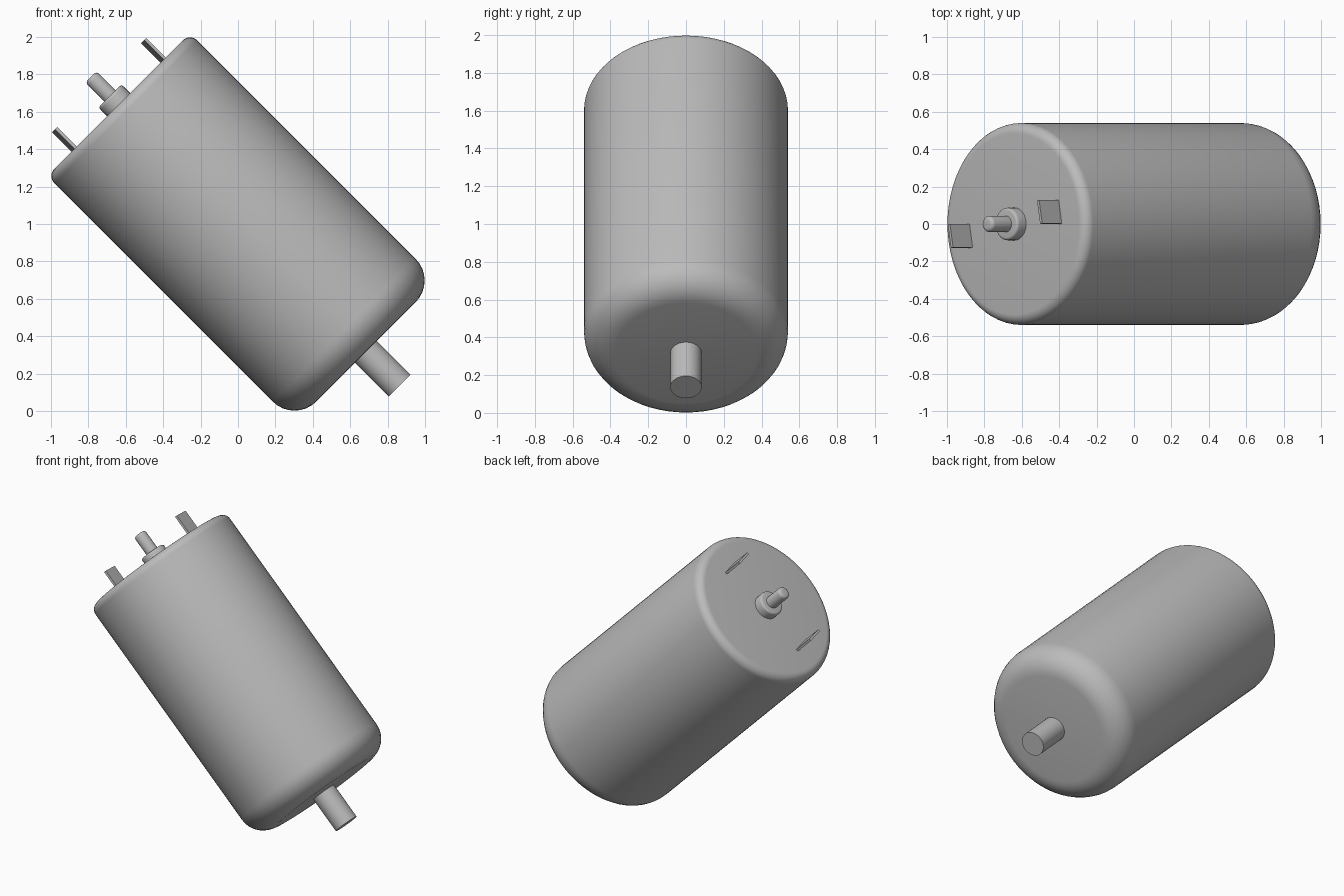
import bpy
import bmesh
from math import radians, sin, cos, pi, sqrt
from mathutils import Matrix

cube = bpy.data.objects.get("Cube")
if cube:
    bpy.data.objects.remove(cube, do_unlink=True)

# One grey metal for every part
metal = bpy.data.materials.new("grey metal")
metal.use_nodes = True
colour = (0.5, 0.5, 0.5, 1)
metal.diffuse_color = colour
metal.node_tree.nodes["Principled BSDF"].inputs["Base Color"].default_value = colour

# The motor lies along a 45 degree axis; local z runs from shaft end to rear
FRAME = Matrix.Translation((0.684, 0, 0.316)) @ Matrix.Rotation(radians(-45), 4, 'Y')


def finish(bm, name, smooth=True):
    bmesh.ops.recalc_face_normals(bm, faces=bm.faces)
    mesh = bpy.data.meshes.new(name)
    bm.to_mesh(mesh)
    bm.free()
    mesh.materials.append(metal)
    obj = bpy.data.objects.new(name, mesh)
    bpy.context.collection.objects.link(obj)
    obj.matrix_world = FRAME
    if smooth:
        bpy.ops.object.select_all(action='DESELECT')
        obj.select_set(True)
        bpy.context.view_layer.objects.active = obj
        bpy.ops.object.shade_smooth_by_angle(angle=radians(30))
    return obj


def rounded_cylinder(name, radius, z0, z1, r0=0, r1=0, sides=64, steps=8):
    """Solid of revolution with filleted ends (r0 at z0, r1 at z1)."""
    profile = []
    for z, r, start in ((z0 + r0, r0, -pi / 2), (z1 - r1, r1, 0)):
        count = steps if r else 0
        for i in range(count + 1):
            a = start + (pi / 2) * i / max(count, 1)
            profile.append((radius - r + r * cos(a), z + r * sin(a)))
    bm = bmesh.new()
    rings = [[bm.verts.new((r * cos(2 * pi * k / sides), r * sin(2 * pi * k / sides), z))
              for k in range(sides)] for r, z in profile]
    for low, high in zip(rings, rings[1:]):
        for k in range(sides):
            n = (k + 1) % sides
            bm.faces.new((low[k], low[n], high[n], high[k]))
    bm.faces.new(rings[0])
    bm.faces.new(rings[-1])
    return finish(bm, name)


# Can, output shaft, rear bearing collar and rear pin
rounded_cylinder("motor_can", 0.54, 0, 1.87, 0.164, 0.055)
rounded_cylinder("output_shaft", 0.083, -0.254, 0.02, sides=32)
rounded_cylinder("bearing_collar", 0.087, 1.85, 1.936, 0, 0.015, sides=32, steps=4)
rounded_cylinder("rear_pin", 0.043, 1.9, 2.08, 0, 0.02, sides=32, steps=4)

# Two flat terminal tabs, opposite each other around the axis
for name, turn in (("upper_terminal", 10.7), ("lower_terminal", 190.7)):
    bm = bmesh.new()
    place = Matrix.Rotation(radians(turn), 4, 'Z') @ Matrix.Translation((0.343, 0, 1.934))
    bmesh.ops.create_cube(bm, size=1, matrix=place @ Matrix.Diagonal((0.016, 0.127, 0.168, 1)))
    finish(bm, name, smooth=False)
